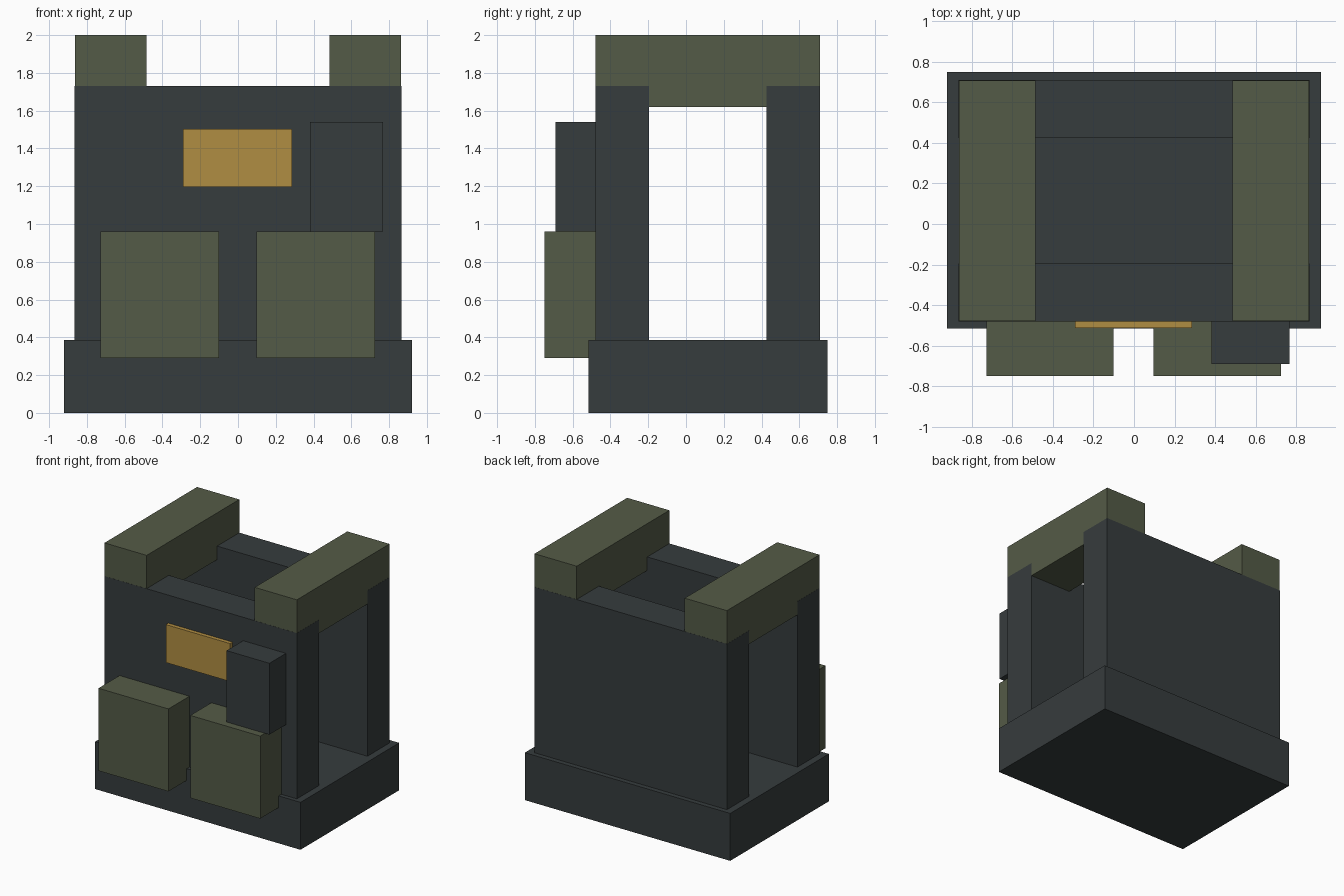
import bpy
import bmesh

if "Cube" in bpy.data.objects:
    bpy.data.objects.remove(bpy.data.objects["Cube"])


def linear(c):
    c /= 255
    return c / 12.92 if c <= 0.04045 else ((c + 0.055) / 1.055) ** 2.4


def material(name, rgb):
    m = bpy.data.materials.new(name)
    m.diffuse_color = (*[linear(c) for c in rgb], 1)
    m.use_nodes = True
    m.node_tree.nodes["Principled BSDF"].inputs["Base Color"].default_value = m.diffuse_color
    return m


CHARCOAL = material("charcoal", (54, 60, 61))
OLIVE = material("olive", (84, 91, 71))
GOLD = material("gold", (176, 141, 66))


def box(name, mat, x, y, z):
    """Box spanning the given (min, max) ranges."""
    bm = bmesh.new()
    bmesh.ops.create_cube(bm, size=1)
    for v in bm.verts:
        v.co = [(r[0] + r[1]) / 2 + c * (r[1] - r[0]) for r, c in zip((x, y, z), v.co)]
    mesh = bpy.data.meshes.new(name)
    bm.to_mesh(mesh)
    bm.free()
    mesh.materials.append(mat)
    obj = bpy.data.objects.new(name, mesh)
    bpy.context.collection.objects.link(obj)
    return obj


# Waist belt and the two body panels standing on it
box("belt", CHARCOAL, (-0.922, 0.922), (-0.515, 0.75), (0, 0.385))
box("front_panel", CHARCOAL, (-0.865, 0.865), (-0.48, -0.195), (0.385, 1.73))
box("back_panel", CHARCOAL, (-0.865, 0.865), (0.425, 0.71), (0.385, 1.73))

# Shoulder straps, a hair inside the panels so that faces do not coincide
for side, x in (("left", (-0.864, -0.485)), ("right", (0.485, 0.864))):
    box(side + "_shoulder_strap", OLIVE, x, (-0.479, 0.709), (1.62, 2.0))

# Pouches on the front
for side, x in (("left", (-0.728, -0.10)), ("right", (0.097, 0.725))):
    box(side + "_pouch", OLIVE, x, (-0.75, -0.48), (0.29, 0.96))

# Radio above the right pouch, and the chest patch
box("radio", CHARCOAL, (0.382, 0.767), (-0.692, -0.48), (0.961, 1.54))
box("chest_patch", GOLD, (-0.29, 0.287), (-0.512, -0.48), (1.195, 1.503))
